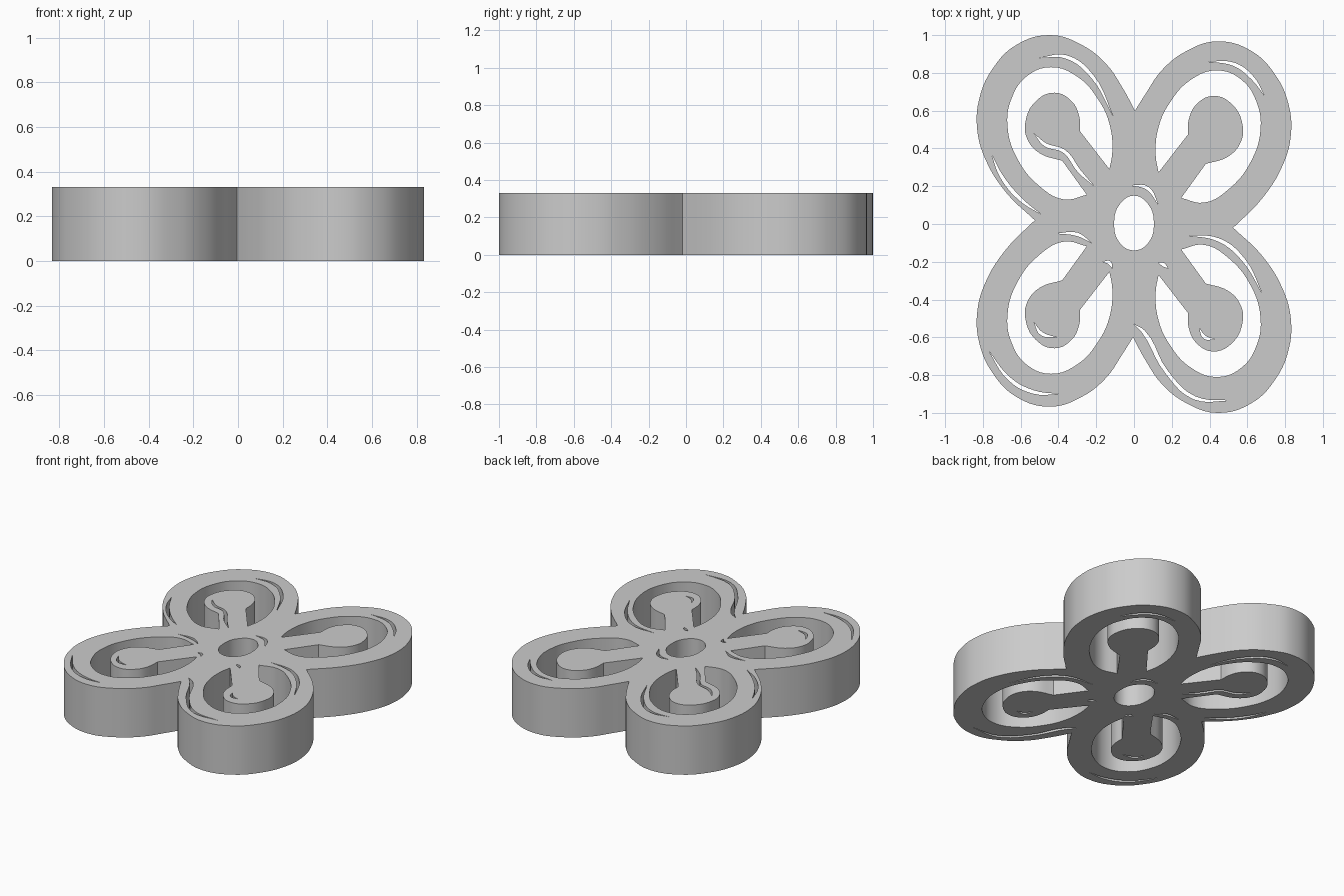
import bpy, bmesh
from mathutils import Vector

HEIGHT = 0.33
SLIT_HALF_WIDTH = 0.009

if "Cube" in bpy.data.objects:
    bpy.data.objects.remove(bpy.data.objects["Cube"], do_unlink=True)

grey = bpy.data.materials.new("plain_grey")
grey.use_nodes = True
grey.diffuse_color = (0.6, 0.6, 0.6, 1)
grey.node_tree.nodes["Principled BSDF"].inputs["Base Color"].default_value = grey.diffuse_color


def mirrored(points, drop=0.0):
    """Flip left to right, lowering the result a little."""
    return [(-x, y - drop) for x, y in points]


def half_turn(points, centre_y=0.0):
    return [(-x, 2 * centre_y - y) for x, y in points]


def add_outline(curve, points, corners):
    """Add a closed smooth outline that is sharp at the given corner indices."""
    spline = curve.splines.new('BEZIER')
    spline.bezier_points.add(len(points) - 1)
    spline.use_cyclic_u = True
    spline.resolution_u = 5
    for i, (knot, (x, y)) in enumerate(zip(spline.bezier_points, points)):
        knot.co = (x, y, 0)
        kind = 'VECTOR' if i in corners else 'AUTO'
        knot.handle_left_type = knot.handle_right_type = kind


def add_slit(curve, path):
    """Add a thin tapered slit that follows a path."""
    path = [Vector(p) for p in path]
    left, right = [], []
    for before, here, after in zip(path, path[1:], path[2:]):
        along = (after - before).normalized()
        side = Vector((-along.y, along.x)) * SLIT_HALF_WIDTH
        left.append(here + side)
        right.append(here - side)
    outline = [path[0]] + left + [path[-1]] + right[::-1]
    add_outline(curve, outline, {0, len(path) - 1})


flower = bpy.data.curves.new("flower_plate", 'CURVE')
flower.dimensions = '2D'
flower.fill_mode = 'BOTH'
flower.extrude = HEIGHT / 2

# Outer edge: one petal from the top notch to the side notch, then repeated
petal = [(.005, .6), (-.06, .72), (-.15, .85), (-.28, .95), (-.44, 1), (-.62, .95),
         (-.75, .82), (-.82, .66), (-.83, .5), (-.79, .35), (-.68, .17), (-.525, .02)]
other_petal = mirrored(petal, 0.033)[::-1]
half = petal + half_turn(other_petal)[1:-1]
notch = len(petal) - 1
add_outline(flower, half + half_turn(half), {0, notch, len(half), len(half) + notch})

# Horseshoe opening in each petal, leaving a round-ended stamen inside
opening = [(-.13, .29), (-.115, .38), (-.13, .53), (-.19, .66), (-.3, .78), (-.44, .83),
           (-.57, .78), (-.65, .66), (-.67, .52), (-.62, .35), (-.5, .2), (-.37, .13),
           (-.25, .155)]
stamen = [(-.38, .335), (-.5, .375), (-.565, .45), (-.575, .54), (-.52, .65), (-.42, .695),
          (-.33, .65), (-.29, .57), (-.285, .49)]
pocket = opening + stamen
sharp = {0, len(opening) - 1, len(opening), len(pocket) - 1}
for shape in (pocket, mirrored(pocket, 0.017)):
    add_outline(flower, shape, sharp)
    add_outline(flower, half_turn(shape, 0.01), sharp)

# Oval hole in the middle
add_outline(flower, [(.105, .005), (.075, .105), (0, .15), (-.075, .105),
                     (-.105, .005), (-.075, -.1), (0, -.14), (.075, -.1)], set())

# Thin curved slits on the left and right rear petals
rear_slits = [
    [(-.5, .88), (-.36, .885), (-.22, .78), (-.11, .57)],
    [(-.755, .37), (-.7, .25), (-.6, .13), (-.49, .05)],
    [(-.53, .48), (-.47, .42), (-.37, .385), (-.29, .28), (-.21, .2)],
    [(.39, .86), (.53, .845), (.63, .77), (.69, .68)],
]
# Short slits around the middle
middle_slits = [
    [(-.02, .205), (.07, .19), (.13, .1)],
    [(-.41, -.05), (-.3, -.055), (-.225, -.1)],
    [(-.165, -.2), (-.13, -.205), (-.115, -.235)],
    [(.13, -.205), (.155, -.215), (.18, -.235)],
]
# Slits on the front petals
front_slits = [
    [(.28, -.06), (.45, -.085), (.58, -.19), (.68, -.37)],
    [(-.53, -.52), (-.49, -.58), (-.41, -.6)],
    [(-.77, -.67), (-.66, -.82), (-.53, -.89), (-.39, -.9)],
    [(0, -.53), (.05, -.57), (.17, -.78), (.32, -.92), (.51, -.935)],
    [(.345, -.55), (.375, -.6), (.43, -.61)],
]
for path in rear_slits + middle_slits + front_slits:
    add_slit(flower, path)

plate = bpy.data.objects.new("flower_plate", flower)
bpy.context.collection.objects.link(plate)
plate.location.z = HEIGHT / 2

# Turn the filled outline into one welded solid
bpy.ops.object.select_all(action='DESELECT')
plate.select_set(True)
bpy.context.view_layer.objects.active = plate
bpy.ops.object.convert(target='MESH')
plate = bpy.context.object
bm = bmesh.new()
bm.from_mesh(plate.data)
bmesh.ops.remove_doubles(bm, verts=bm.verts, dist=1e-5)
bmesh.ops.recalc_face_normals(bm, faces=bm.faces)
bm.to_mesh(plate.data)
bm.free()
plate.data.materials.clear()
plate.data.materials.append(grey)
bpy.ops.object.shade_smooth_by_angle()
